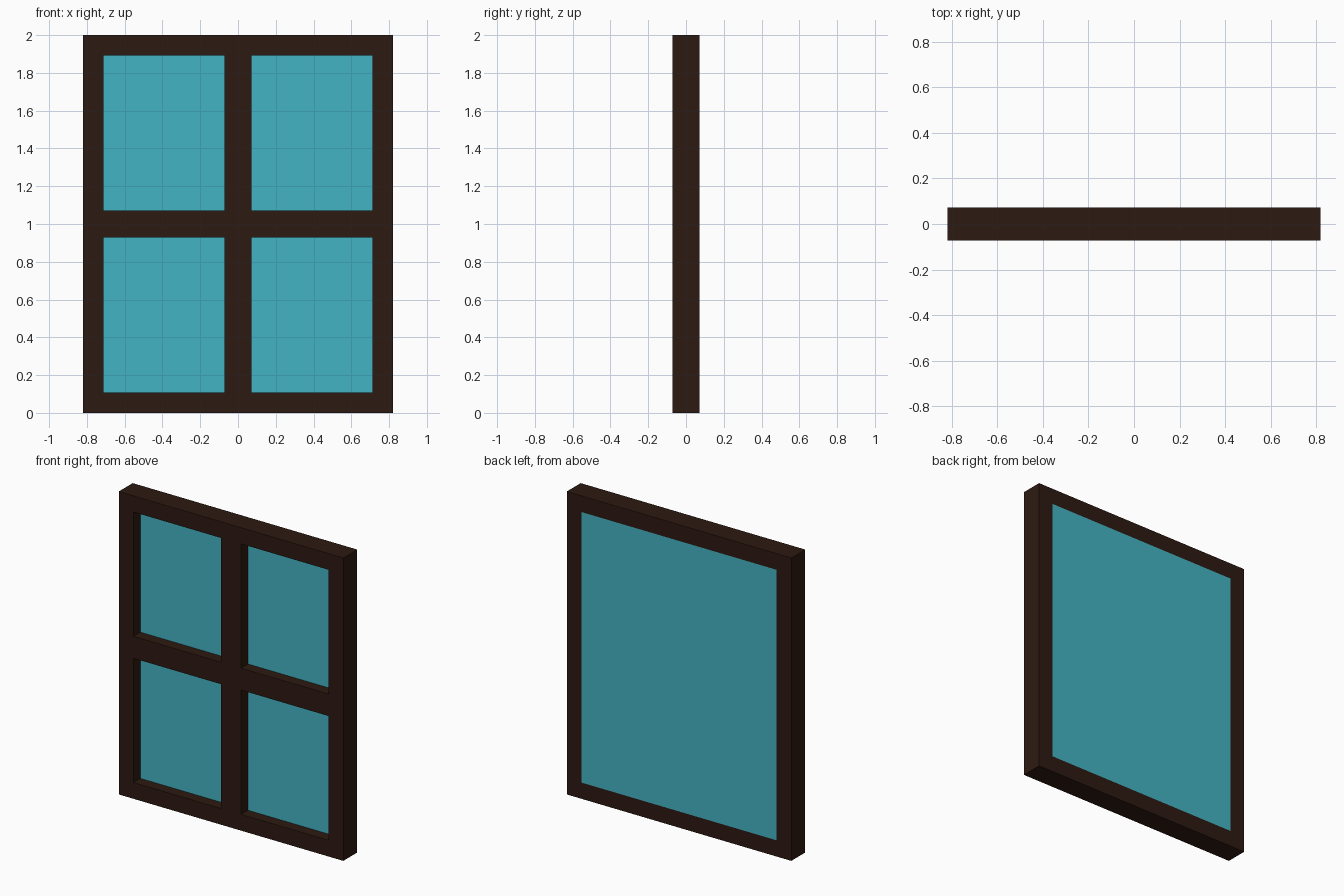
import bpy, bmesh

if "Cube" in bpy.data.objects:
    bpy.data.objects.remove(bpy.data.objects["Cube"])

W, H, D = 0.82, 2.0, 0.0725      # half width, height, half depth
B, M = 0.107, 0.0725             # border width, half bar width
IX = W - B                       # inner half width


def material(name, color):
    m = bpy.data.materials.new(name)
    m.diffuse_color = color
    m.use_nodes = True
    m.node_tree.nodes["Principled BSDF"].inputs["Base Color"].default_value = m.diffuse_color
    return m


wood = material("dark_wood", (0.027, 0.010, 0.006, 1))
glass = material("blue_glass", (0.056, 0.456, 0.552, 1))


def finish(name, bm, mat):
    bmesh.ops.recalc_face_normals(bm, faces=bm.faces)
    me = bpy.data.meshes.new(name)
    bm.to_mesh(me)
    bm.free()
    me.materials.append(mat)
    ob = bpy.data.objects.new(name, me)
    bpy.context.collection.objects.link(ob)


def box(name, x0, x1, y0, y1, z0, z1, mat):
    bm = bmesh.new()
    bmesh.ops.create_cube(bm, size=1)
    for v in bm.verts:
        v.co = (x0 + (v.co.x + .5) * (x1 - x0),
                y0 + (v.co.y + .5) * (y1 - y0),
                z0 + (v.co.z + .5) * (z1 - z0))
    finish(name, bm, mat)


# Outer frame: closed rectangular ring with mitred corners
bm = bmesh.new()
corners = [(-1, -1), (1, -1), (1, 1), (-1, 1)]
section = [(0, -D), (0, D), (B, D), (B, -D)]
rings = [[bm.verts.new((sx * (W - i), y, H / 2 + sz * (H / 2 - i)))
          for i, y in section] for sx, sz in corners]
for k in range(4):
    a, b = rings[k], rings[(k + 1) % 4]
    for j in range(4):
        n = (j + 1) % 4
        bm.faces.new((a[j], a[n], b[n], b[j]))
finish("outer_frame", bm, wood)

# Glazing bars, in front of the glass only
box("vertical_bar", -M, M, -D, 0, B, H - B, wood)
for side, x0, x1 in (("left", -IX, -M), ("right", M, IX)):
    box(side + "_crossbar", x0, x1, -D, 0, H / 2 - M, H / 2 + M, wood)

# Glass slab, flush with the back of the frame
box("glass_pane", -IX, IX, 0, D, B, H - B, glass)
